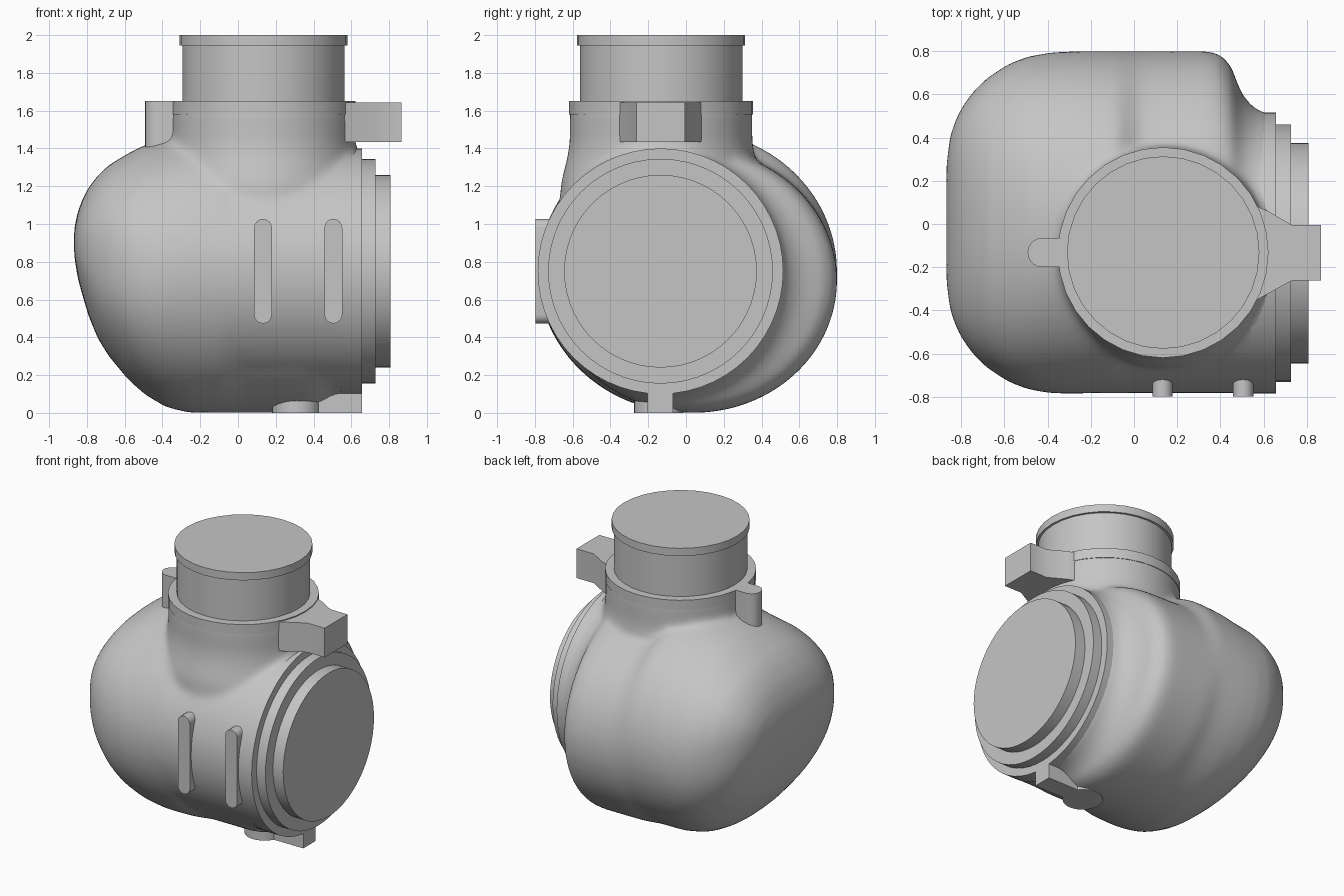
import bpy, bmesh, math

if "Cube" in bpy.data.objects:
    bpy.data.objects.remove(bpy.data.objects["Cube"])

grey = bpy.data.materials.new("plain grey")
grey.diffuse_color = (0.56, 0.56, 0.56, 1)
grey.use_nodes = True
grey.node_tree.nodes["Principled BSDF"].inputs["Base Color"].default_value = grey.diffuse_color


def add(name, bm, angle=35):
    bmesh.ops.recalc_face_normals(bm, faces=bm.faces)
    me = bpy.data.meshes.new(name)
    bm.to_mesh(me)
    bm.free()
    ob = bpy.data.objects.new(name, me)
    bpy.context.collection.objects.link(ob)
    me.materials.append(grey)
    bpy.ops.object.select_all(action='DESELECT')
    ob.select_set(True)
    bpy.context.view_layer.objects.active = ob
    bpy.ops.object.shade_smooth_by_angle(angle=math.radians(angle))
    return ob


def loft(bm, rings):
    """Skin closed rings of points and cap both ends."""
    vs = [[bm.verts.new(p) for p in r] for r in rings]
    n = len(vs[0])
    for a, b in zip(vs, vs[1:]):
        for i in range(n):
            j = (i + 1) % n
            bm.faces.new((a[i], a[j], b[j], b[i]))
    bm.faces.new(vs[0])
    bm.faces.new(vs[-1])


def oval(n, r1, r2=None, power=2.0):
    """Ellipse, or a fuller superellipse when power is above 2."""
    r2 = r2 or r1
    pts = []
    for i in range(n):
        c, s = math.cos(2 * math.pi * i / n), math.sin(2 * math.pi * i / n)
        k = (abs(c) ** power + abs(s) ** power) ** (-1 / power)
        pts.append((r1 * c * k, r2 * s * k))
    return pts


def z_rings(steps, n=32):
    return [[(NX + u, NY + v, z) for u, v in oval(n, r)] for r, z in steps]


def x_rings(steps, n=56):
    return [[(x, TY + u, TZ + v) for u, v in oval(n, r)] for r, x in steps]


def section(x, z0, z1, y0, y1, power=2.0):
    return [(x, (y0 + y1) / 2 + u, (z0 + z1) / 2 + v)
            for u, v in oval(64, (y1 - y0) / 2, (z1 - z0) / 2, power)]


def prism(name, outline, axis, lo, hi):
    """Extrude a 2D outline along axis 0 (x), 1 (y) or 2 (z)."""
    def p(u, v, t):
        return {0: (t, u, v), 1: (u, t, v), 2: (u, v, t)}[axis]
    bm = bmesh.new()
    loft(bm, [[p(u, v, t) for u, v in outline] for t in (lo, hi)])
    return add(name, bm)


NX, NY = 0.135, -0.132      # neck axis
TY, TZ = -0.135, 0.75       # side port axis

# housing: rounded bulb, side tube and neck fused into one smooth casting
bm = bmesh.new()
rings = []
# closed bulb end: x, z low, z high; the plan view has quarter-round corners
for x, z0, z1 in ((-.868, .84, .97), (-.85, .72, 1.06), (-.82, .61, 1.14), (-.79, .51, 1.195),
                  (-.74, .39, 1.26), (-.68, .295, 1.315), (-.58, .175, 1.375),
                  (-.49, .095, 1.42), (-.38, .03, 1.455)):
    y = .275 + math.sqrt(max(0, .52 ** 2 - (x + .348) ** 2))
    rings.append(section(x, z0, z1, -y + .01, y, 2 + .5 * (-x - .35) / .52))
# bulb middle, then the lower shoulder behind the side port
for s in ((-.26, .0, 1.49, -.785, .80), (-.08, .0, 1.50, -.78, .80), (.03, .0, 1.41, -.72, .80),
          (.34, .0, 1.40, -.72, .80), (.40, .01, 1.395, -.72, .785), (.45, .035, 1.39, -.72, .73),
          (.475, .06, 1.385, -.72, .66), (.50, .08, 1.38, -.72, .60), (.55, .10, 1.38, -.72, .54),
          (.61, .11, 1.38, -.72, .51)):
    rings.append(section(*s))
loft(bm, rings)
loft(bm, x_rings([(.648, -.3), (.648, .64)]))
loft(bm, z_rings([(.56, .8), (.53, 1.22), (.495, 1.36), (.484, 1.44), (.484, 1.635)], 48))
housing = add("housing", bm)
remesh = housing.modifiers.new("fuse", 'REMESH')
remesh.mode = 'VOXEL'
remesh.voxel_size = 0.018
remesh.use_smooth_shade = True
smooth = housing.modifiers.new("fillet", 'SMOOTH')
smooth.factor = 0.5
smooth.iterations = 22

# neck collar, neck tube and rim
for name, r, lo, hi in (("neck_collar", .487, 1.58, 1.65), ("neck_tube", .43, 1.6, 1.96),
                        ("neck_rim", .445, 1.945, 2.0)):
    bm = bmesh.new()
    loft(bm, z_rings([(r, lo), (r, hi)]))
    add(name, bm)

# stepped side port
for name, r, lo, hi in (("port_flange", .65, .54, .657), ("port_step", .595, .6, .727),
                        ("port_cover", .51, .7, .807)):
    bm = bmesh.new()
    loft(bm, x_rings([(r, lo), (r, hi)]))
    add(name, bm)

# bracket beside the neck
prism("neck_bracket", [(.4, .12), (.56, .085), (.62, .06), (.73, -.005), (.865, -.005),
                       (.865, -.262), (.73, -.262), (.57, -.35), (.4, -.38)], 2, 1.435, 1.643)

# small round-ended lug on the other side of the neck
arc = [(-.425 - .067 * math.sin(a), -.132 + .067 * math.cos(a))
       for a in (math.pi * i / 10 for i in range(11))]
prism("neck_lug", [(-.25, -.065)] + arc + [(-.25, -.199)], 2, 1.3, 1.65)

# two upright round-ended ribs on the front
for i, cx in enumerate((.132, .505)):
    ends = [(cx + .047 * math.cos(a), (.98 if k < 9 else .52) + .047 * math.sin(a))
            for k, a in ((k, math.pi * (k if k < 9 else k - 1) / 8) for k in range(18))]
    prism("front_rib_%d" % (i + 1), ends, 1, -.797, -.55)

# foot boss and rib under the port
prism("foot_boss", [(.31 + u, -.145 + v) for u, v in oval(28, .13)], 2, 0, .2)
prism("foot_rib", [(-.205, 0), (-.07, 0), (-.07, .2), (-.205, .2)], 0, .36, .657)
